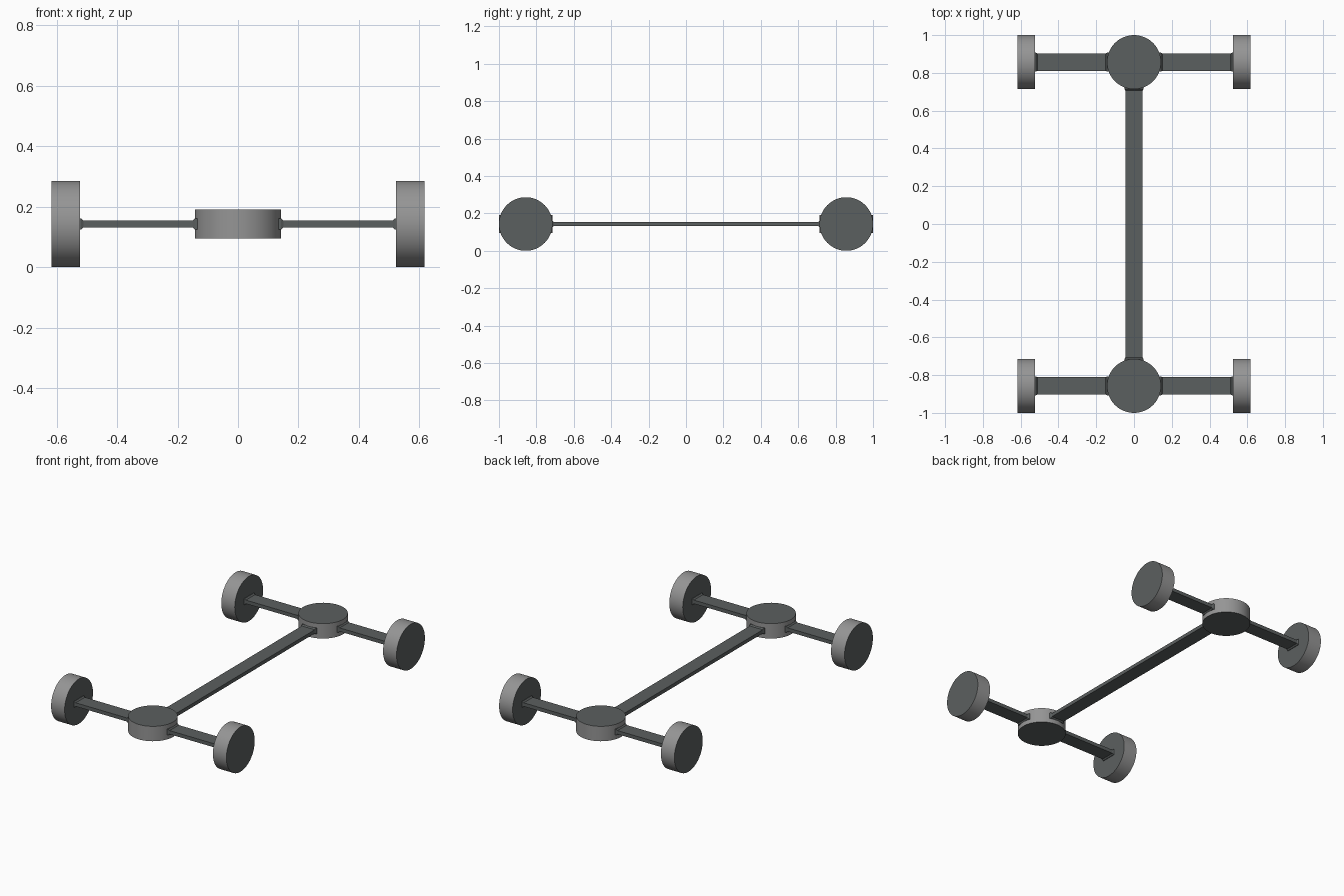
import bpy, bmesh, math
from mathutils import Matrix, Vector

if "Cube" in bpy.data.objects:
    bpy.data.objects.remove(bpy.data.objects["Cube"])

R, T, ZC, YC, XW = 0.143, 0.095, 0.143, 0.857, 0.5705


def material(name, rgb):
    m = bpy.data.materials.new(name)
    m.diffuse_color = (*rgb, 1)
    m.use_nodes = True
    m.node_tree.nodes["Principled BSDF"].inputs["Base Color"].default_value = m.diffuse_color
    return m


dark = material("dark_slate", (0.105, 0.115, 0.115))
grey = material("mid_grey", (0.30, 0.30, 0.30))


def finish(name, bm, mats):
    bmesh.ops.recalc_face_normals(bm, faces=bm.faces)
    me = bpy.data.meshes.new(name)
    bm.to_mesh(me)
    bm.free()
    for m in mats:
        me.materials.append(m)
    ob = bpy.data.objects.new(name, me)
    bpy.context.collection.objects.link(ob)
    return ob


def disc(name, loc, axis):
    """Short cylinder with dark caps and a grey smooth rim."""
    bm = bmesh.new()
    bmesh.ops.create_cone(bm, cap_ends=True, segments=64, radius1=R, radius2=R, depth=T)
    for f in bm.faces:
        rim = len(f.verts) == 4
        f.material_index = 1 if rim else 0
        f.smooth = rim
    for e in bm.edges:
        e.smooth = all(len(f.verts) == 4 for f in e.link_faces)
    rot = Matrix.Rotation(math.pi / 2, 4, 'Y') if axis == 'X' else Matrix()
    bm.transform(Matrix.Translation(loc) @ rot)
    return finish(name, bm, [dark, grey])


def bar(name, start, end, flares):
    """Flat strip; flares gives the stations (distance, half width, half height)."""
    start, end = Vector(start), Vector(end)
    d = (end - start).normalized()
    side = Vector((-d.y, d.x, 0))
    up = Vector((0, 0, 1))
    bm = bmesh.new()
    rings = []
    for s, w, h in flares:
        rings.append([bm.verts.new(start + d * s + side * a * w + up * b * h)
                      for a, b in ((-1, -1), (1, -1), (1, 1), (-1, 1))])
    for r0, r1 in zip(rings, rings[1:]):
        for i in range(4):
            j = (i + 1) % 4
            bm.faces.new((r0[i], r0[j], r1[j], r1[i]))
    bm.faces.new(rings[0])
    bm.faces.new(rings[-1])
    return finish(name, bm, [dark])


W, H = 0.046, 0.0115      # strip half width and half height
FW, FH = 0.050, 0.019     # widened foot where a strip meets a disc

for end, sy in (("front", -1), ("rear", 1)):
    y = sy * YC
    disc(end + "_hub", (0, y, ZC), 'Z')
    for side, sx in (("left", -1), ("right", 1)):
        disc(f"{end}_{side}_wheel", (sx * XW, y, ZC), 'X')
        # axle strip from hub to wheel
        L = XW - T / 2
        bar(f"{end}_{side}_axle", (0, y, ZC), (sx * L, y, ZC),
            [(0.12, FW, FH), (0.142, FW, FH), (0.150, W, H),
             (L - 0.011, W, H), (L - 0.003, FW, FH), (L + 0.005, FW, FH)])

# long spine joining the two hubs
L = 2 * YC
bar("spine", (0, -YC, ZC), (0, YC, ZC),
    [(0.12, FW, FH), (0.142, FW, FH), (0.150, W, H),
     (L - 0.150, W, H), (L - 0.142, FW, FH), (L - 0.12, FW, FH)])
